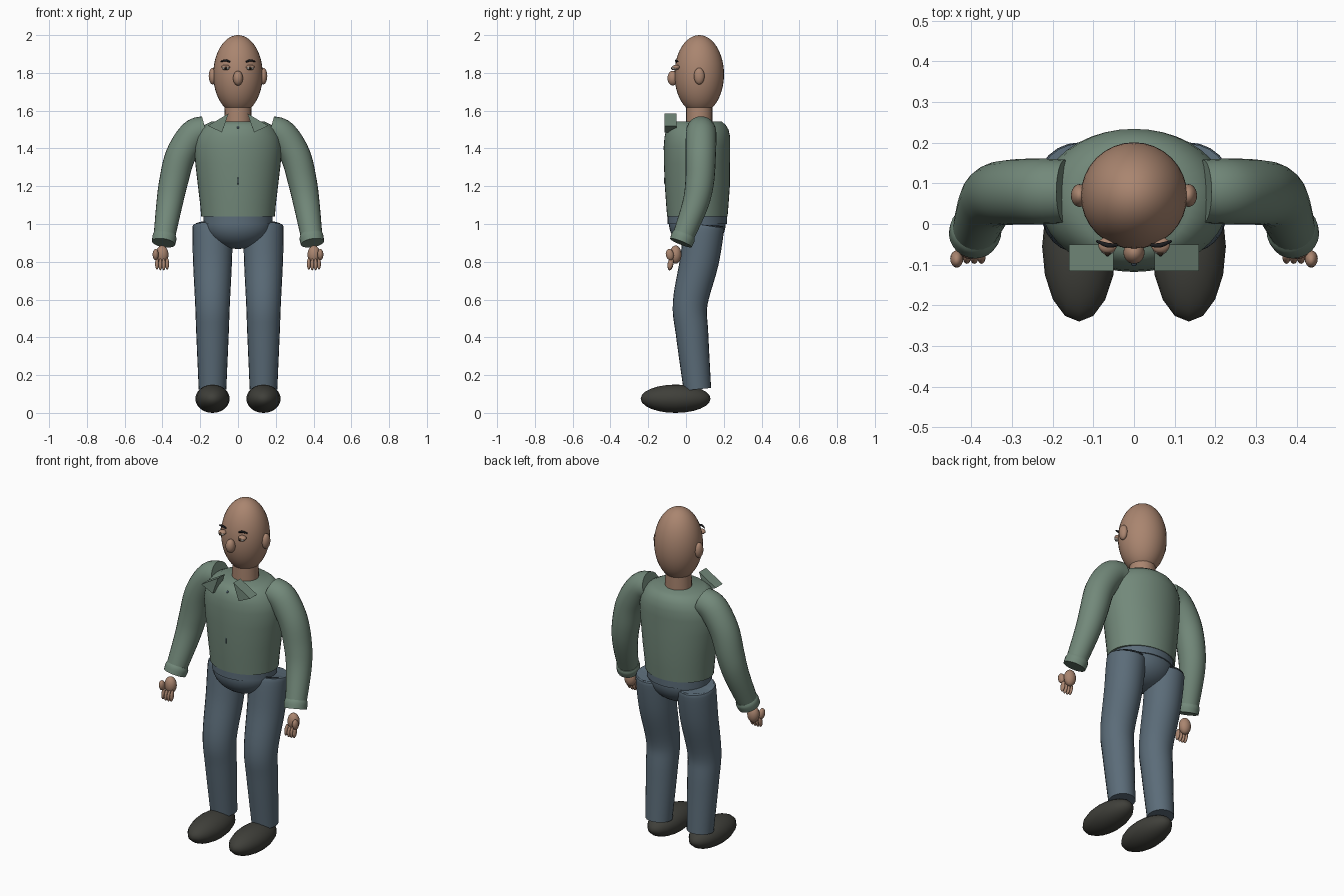
import bpy, math
from mathutils import Vector

if "Cube" in bpy.data.objects:
    bpy.data.objects.remove(bpy.data.objects["Cube"])


def material(name, rgb):
    m = bpy.data.materials.new(name)
    m.use_nodes = True
    m.diffuse_color = (*rgb, 1)
    m.node_tree.nodes["Principled BSDF"].inputs["Base Color"].default_value = (*rgb, 1)
    return m


SKIN = material("skin", (.40, .235, .16))
SHIRT = material("sage_green_shirt", (.17, .25, .195))
DENIM = material("slate_blue_trousers", (.105, .15, .19))
SHOE = material("dark_shoe", (.05, .05, .042))
DARK = material("near_black", (.012, .012, .014))
WHITE = material("eye_grey", (.4, .38, .34))
IRIS = material("iris_brown", (.06, .035, .02))
BUTTON = material("button_blue", (.05, .08, .11))


def mesh_object(name, verts, faces, mat, angle=40):
    me = bpy.data.meshes.new(name)
    me.from_pydata(verts, [], faces)
    me.materials.append(mat)
    ob = bpy.data.objects.new(name, me)
    bpy.context.collection.objects.link(ob)
    bpy.ops.object.select_all(action="DESELECT")
    ob.select_set(True)
    bpy.context.view_layer.objects.active = ob
    bpy.ops.object.mode_set(mode="EDIT")
    bpy.ops.mesh.select_all(action="SELECT")
    bpy.ops.mesh.normals_make_consistent(inside=False)
    bpy.ops.object.mode_set(mode="OBJECT")
    bpy.ops.object.shade_smooth_by_angle(angle=math.radians(angle))
    return ob


def ball(name, centre, radii, mat, segs=24, rings=16, rot=(0, 0, 0)):
    bpy.ops.mesh.primitive_uv_sphere_add(segments=segs, ring_count=rings, location=centre, rotation=rot)
    ob = bpy.context.object
    ob.name, ob.scale = name, radii
    ob.data.materials.append(mat)
    bpy.ops.object.shade_smooth()
    return ob


def skin_rings(name, rings, mat):
    """Join equal-length rings of points into a capped tube."""
    n = len(rings[0])
    verts = [p for r in rings for p in r]
    faces = [(i * n + k, i * n + (k + 1) % n, (i + 1) * n + (k + 1) % n, (i + 1) * n + k)
             for i in range(len(rings) - 1) for k in range(n)]
    faces += [tuple(range(n))[::-1], tuple(range(len(verts) - n, len(verts)))]
    return mesh_object(name, verts, faces, mat)


def loft(name, sections, mat, n=32):
    """Horizontal ellipses given as (z, centre y, x radius, y radius)."""
    return skin_rings(name, [[(rx * math.cos(k * math.tau / n), cy + ry * math.sin(k * math.tau / n), z)
                              for k in range(n)] for z, cy, rx, ry in sections], mat)


def tube(name, path, mat, n=24, steps=5):
    """Round tube along a smooth path of (x, y, z, radius)."""
    pts = [Vector(p) for p in path]
    pts = [2 * pts[0] - pts[1]] + pts + [2 * pts[-1] - pts[-2]]
    line = []
    for a, b, c, d in zip(pts, pts[1:], pts[2:], pts[3:]):
        for s in range(steps):
            t = s / steps
            line.append(.5 * (2 * b + (c - a) * t + (2 * a - 5 * b + 4 * c - d) * t**2
                              + (3 * b - a - 3 * c + d) * t**3))
    line.append(pts[-2])
    rings = []
    for i, p in enumerate(line):
        d = (line[min(i + 1, len(line) - 1)] - line[max(i - 1, 0)]).to_3d().normalized()
        u = d.cross(Vector((0, 1, 0))).normalized()
        v = d.cross(u)
        rings.append([p.to_3d() + p.w * (u * math.cos(k * math.tau / n) + v * math.sin(k * math.tau / n))
                      for k in range(n)])
    return skin_rings(name, rings, mat)


# Head, neck and nose
ball("head", (0, .07, 1.792), (.131, .131, .208), SKIN, 32, 24)
loft("neck", [(1.5, .07, .074, .07), (1.64, .07, .07, .07)], SKIN, 20)
ball("nose", (0, -.07, 1.772), (.026, .028, .039), SKIN)

# Torso with a flat neck opening
loft("shirt_body", [(1.04, .06, .195, .16), (1.1, .06, .2, .165), (1.2, .06, .212, .172), (1.32, .058, .226, .175),
                    (1.41, .058, .232, .176), (1.46, .06, .222, .174), (1.5, .06, .2, .165),
                    (1.525, .06, .175, .15), (1.543, .06, .14, .128)], SHIRT, 40)
ball("collar_button", (0, -.097, 1.51), (.007, .007, .007), BUTTON, 12, 8)
ball("front_button", (0, -.111, 1.23), (.004, .006, .022), BUTTON, 12, 8)

# Hips and waistband
ball("trouser_seat", (0, .06, 1.0), (.18, .15, .132), DENIM, 32, 20)
loft("waistband", [(1.0, .06, .183, .157), (1.04, .06, .183, .157)], DENIM, 40)

for s, side in ((1, "left"), (-1, "right")):
    # Face details
    ball(side + "_ear", (s * .134, .07, 1.783), (.021, .028, .044), SKIN)
    ball(side + "_eyelid", (s * .065, -.052, 1.83), (.023, .02, .013), SKIN)
    ball(side + "_eye", (s * .065, -.058, 1.825), (.019, .018, .011), WHITE)
    ball(side + "_iris", (s * .065, -.071, 1.825), (.009, .007, .009), IRIS, 16, 10)
    ball(side + "_pupil", (s * .065, -.076, 1.825), (.004, .004, .004), DARK, 12, 8)
    tube(side + "_eyebrow", [(s * .042, -.052, 1.858, .004), (s * .065, -.052, 1.866, .006),
                             (s * .092, -.042, 1.86, .003)], DARK, 10)

    # Collar flap as a three-sided prism
    tri = [(.05, 1.585), (.085, 1.485), (.16, 1.52)]
    mesh_object(side + "_collar_flap", [(s * x, y, z) for y in (-.115, -.05) for x, z in tri],
                [(0, 1, 2), (3, 5, 4), (0, 3, 4, 1), (1, 4, 5, 2), (2, 5, 3, 0)], SHIRT)

    # Sleeve and cuff
    tube(side + "_sleeve", [(s * .17, .08, 1.495, .078), (s * .235, .08, 1.47, .081), (s * .305, .078, 1.36, .08),
                            (s * .342, .072, 1.22, .076), (s * .364, .048, 1.1, .069),
                            (s * .392, -.02, .92, .056)], SHIRT)
    tube(side + "_cuff", [(s * .386, -.008, .946, .058), (s * .389, -.015, .93, .064),
                          (s * .394, -.027, .9, .062)], SHIRT, 24, 3)

    # Hand
    ball(side + "_palm", (s * .402, -.055, .838), (.034, .031, .048), SKIN)
    ball(side + "_thumb", (s * .436, -.086, .838), (.016, .021, .03), SKIN, 16, 10, (.2, 0, 0))
    for i in range(4):
        ball(f"{side}_finger_{i + 1}", (s * (.375 + .018 * i), -.082, .79 - .004 * (i in (1, 2))),
             (.01, .015, .032), SKIN, 16, 10, (-.2, 0, 0))

    # Trouser leg and shoe
    tube(side + "_trouser_leg", [(s * .135, .098, .995, .094), (s * .135, .095, .975, .106), (s * .135, .07, .8, .103),
                                 (s * .135, .022, .58, .092), (s * .135, .032, .42, .086),
                                 (s * .135, .06, .125, .073)], DENIM)
    ball(side + "_shoe", (s * .135, -.055, .075), (.091, .185, .075), SHOE, 16, 12, (0, 0, 0))
